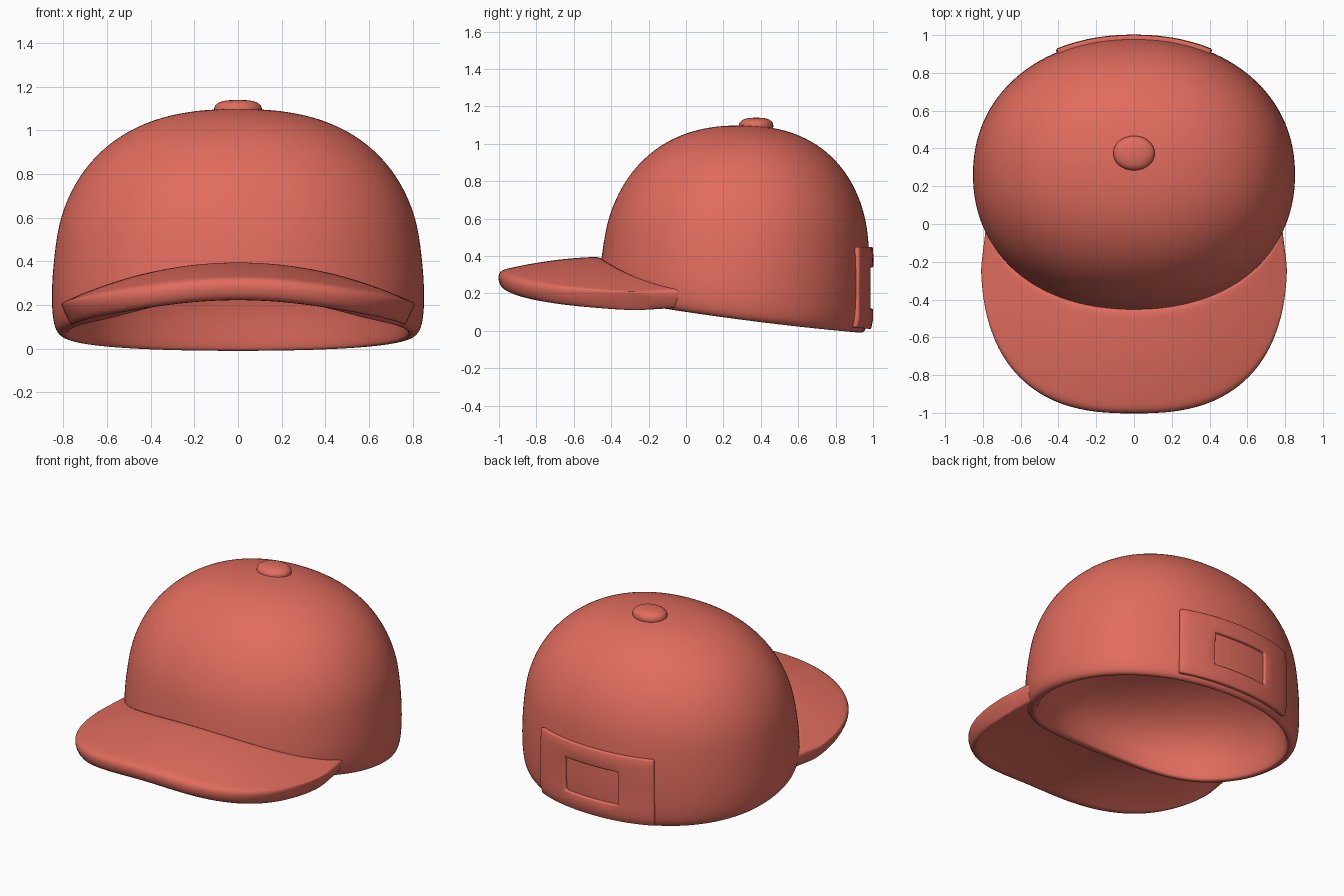
import bpy, bmesh
from math import sin, cos, pi, radians

if "Cube" in bpy.data.objects:
    bpy.data.objects.remove(bpy.data.objects["Cube"])

red = bpy.data.materials.new("red_cloth")
red.diffuse_color = (0.75, 0.15, 0.11, 1)
red.use_nodes = True
red.node_tree.nodes["Principled BSDF"].inputs["Base Color"].default_value = red.diffuse_color
INNER_TOP = 0.6      # height of the hollow inside the crown


def spow(v, e):
    return (1 if v >= 0 else -1) * abs(v) ** e


def rim_z(y):
    """Height of the lower edge: low at the back, rising under the brim."""
    return 0.098 - 0.14 * y + 0.03 * y * y + 0.06 * (max(0, -0.2 - y) / 0.25) ** 2


def crown_point(theta, z, scale=1.0, out=0.0):
    """Point on the rounded dome surface at an angle and height."""
    h = min(1, max(0, (z - 0.25) / 0.85))
    r = max(0, 1 - h ** 2.45) ** (1 / 2.45) * scale
    cx, cy = spow(cos(theta), 0.94), spow(sin(theta), 0.94)
    return ((0.857 * r + out) * cx, 0.26 + 0.03 * h + (0.727 * r ** 1.06 + out) * cy, z)


def grid_object(name, rows, closed=False, poles=None, skip=lambda r, c: False):
    """Quad surface from rows of points, with optional end poles."""
    bm = bmesh.new()
    vs = [[bm.verts.new(p) for p in row] for row in rows]
    n = len(rows[0])
    cols = n if closed else n - 1
    for r in range(len(rows) - 1):
        for c in range(cols):
            if not skip(r, c):
                d = (c + 1) % n
                bm.faces.new((vs[r][c], vs[r][d], vs[r + 1][d], vs[r + 1][c]))
    if poles:
        low, top = bm.verts.new(poles[0]), bm.verts.new(poles[1])
        for c in range(n):
            d = (c + 1) % n
            bm.faces.new((vs[0][d], vs[0][c], low))
            bm.faces.new((vs[-1][c], vs[-1][d], top))
    bmesh.ops.delete(bm, geom=[v for v in bm.verts if not v.link_faces], context='VERTS')
    return finish(name, bm)


def finish(name, bm):
    me = bpy.data.meshes.new(name)
    bm.to_mesh(me)
    bm.free()
    me.materials.append(red)
    ob = bpy.data.objects.new(name, me)
    bpy.context.collection.objects.link(ob)
    for p in me.polygons:
        p.use_smooth = True
    return ob


def thicken(ob, thickness, offset):
    m = ob.modifiers.new("thickness", 'SOLIDIFY')
    m.thickness, m.offset = thickness, offset


def subdivide(ob):
    s = ob.modifiers.new("smooth", 'SUBSURF')
    s.levels = s.render_levels = 2


# Crown: inner hollow, rounded rim, then the outer dome, all in one skin
N = 40
angles = [2 * pi * i / N for i in range(N)]
lows = [rim_z(crown_point(a, 0.2)[1]) for a in angles]
rows = []
for i in range(9, -1, -1):
    p = i * pi / 20
    up, wide = sin(p) ** (2 / 2.4), cos(p) ** (2 / 2.4)
    row = []
    for a, low in zip(angles, lows):
        x, y, _ = crown_point(a, 0.2, 0.905 * wide)
        row.append((x, y, low + 0.015 + (INNER_TOP - low - 0.015) * up))
    rows.append(row)
rows.append([crown_point(a, low, 0.92) for a, low in zip(angles, lows)])
for f, s in ((0, 0.955), (0.12, 0.985), (0.45, 1), (1, 1)):
    rows.append([crown_point(a, low + (0.32 - low) * f, s) for a, low in zip(angles, lows)])
for i in range(2, 12):
    z = 0.25 + 0.85 * sin(i * pi / 24) ** (2 / 2.45)
    if z > 0.4:
        rows.append([crown_point(a, z) for a in angles])
crown = grid_object("crown", rows, True, ((0, 0.28, INNER_TOP), (0, 0.29, 1.1)))
subdivide(crown)

# Brim: arched sheet between the crown front and a rounded outer outline
M, T = 28, 8
rows = []
for j in range(T + 1):
    t = j / T
    row = []
    for i in range(M + 1):
        a = pi * i / M
        th = radians(-20 - 140 * i / M)
        ix, iy, _ = crown_point(th, 0.25, 0.955)
        ox = 0.792 * spow(cos(a), 0.77)
        oy = -0.19 - 0.815 * spow(sin(a), 0.8)
        x, y = ix + (ox - ix) * t, iy + (oy - iy) * t
        z = 0.343 - 0.075 * (max(0, -y - 0.4) / 0.6) ** 2 - 0.185 * (x / 0.79) ** 2
        row.append((x, y, z))
    rows.append(row)
brim = grid_object("brim", rows)
thicken(brim, 0.11, 0)
subdivide(brim)

# Rear strap panel with a rectangular window
C, R = 14, 8
rows = []
for r in range(R + 1):
    row = []
    for c in range(C + 1):
        th = radians(90 - 27 + 54 * c / C)
        low = rim_z(crown_point(th, 0.2)[1]) + 0.02
        s = 0.985 if r == 0 else 1
        row.append(crown_point(th, low + (0.45 - low) * r / R, s, 0.014))
    rows.append(row)
panel = grid_object("strap_panel", rows, skip=lambda r, c: 2 <= r <= 5 and 4 <= c <= 9)
thicken(panel, 0.045, -1)
bev = panel.modifiers.new("soft_edges", 'BEVEL')
bev.width, bev.segments, bev.limit_method = 0.008, 2, 'ANGLE'

# Button on top
bm = bmesh.new()
bmesh.ops.create_uvsphere(bm, u_segments=32, v_segments=16, radius=1)
for v in bm.verts:
    x, y, z = v.co
    k = (x * x + y * y) ** 0.5
    g = (k ** 0.75) / k if k > 1e-4 else 1
    v.co = (0.11 * x * g, 0.375 + 0.092 * y * g, 1.095 + 0.045 * spow(z, 0.8))
button = finish("top_button", bm)

# Keep the panel edges crisp
bpy.ops.object.select_all(action='DESELECT')
panel.select_set(True)
bpy.context.view_layer.objects.active = panel
bpy.ops.object.shade_smooth_by_angle(angle=radians(40))
